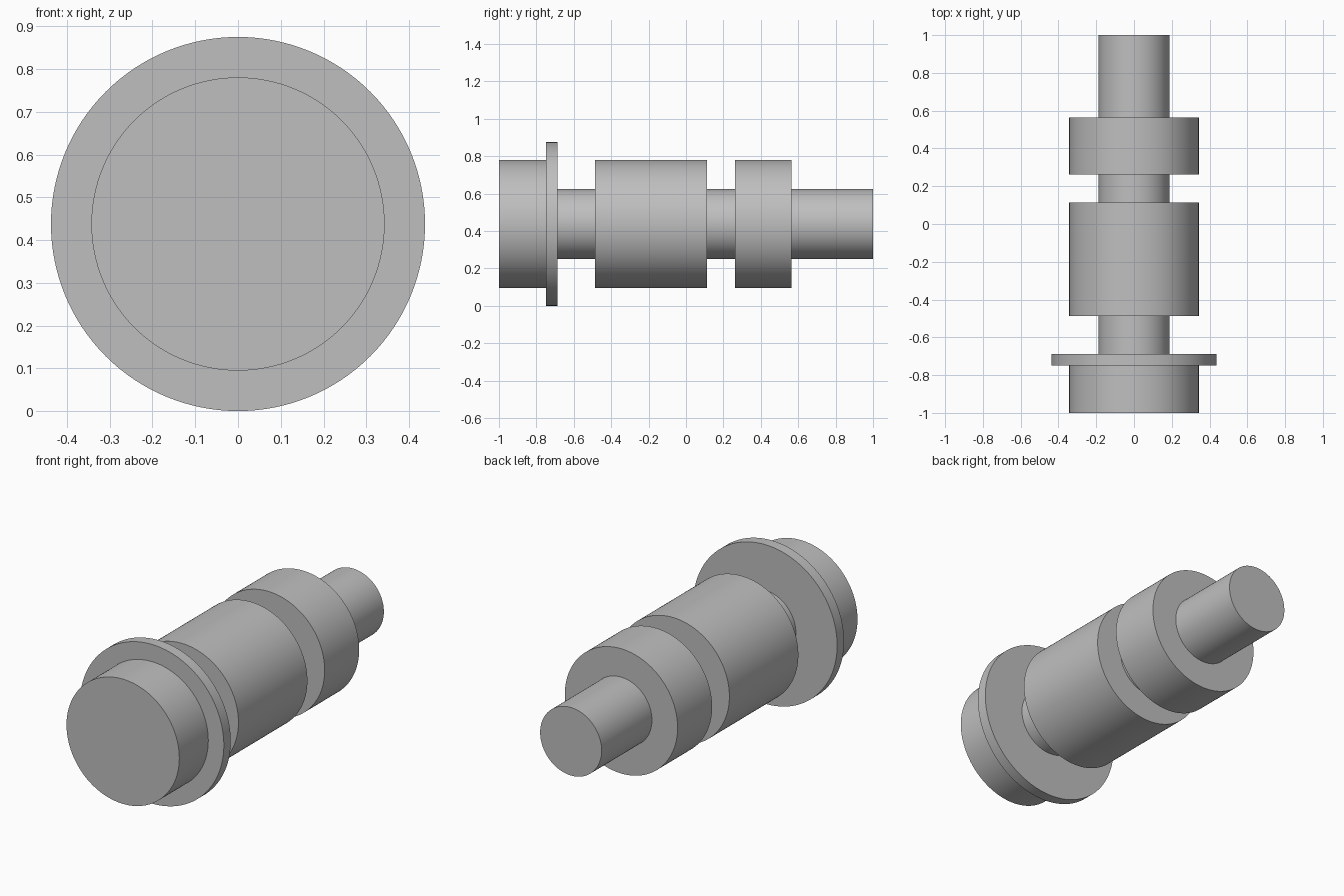
import bpy, bmesh, math
from mathutils import Vector

cube = bpy.data.objects.get("Cube")
if cube:
    bpy.data.objects.remove(cube, do_unlink=True)

# Main sizes
AXIS_Z = 0.4375
STEM, LAND, FLANGE = 0.187, 0.343, 0.4375
SEGMENTS = 128

# Turned sections from front to back: (end y, radius)
SECTIONS = [
    (-0.748, LAND),    # front head
    (-0.688, FLANGE),  # thin flange
    (-0.486, STEM),    # front neck
    (0.113, LAND),     # long middle land
    (0.263, STEM),     # rear neck
    (0.563, LAND),     # short rear land
    (1.0, STEM),       # tail stem
]

# Plain steel colour
steel = bpy.data.materials.new("steel_grey")
grey = (0.52, 0.52, 0.52, 1)
steel.diffuse_color = grey
steel.use_nodes = True
steel.node_tree.nodes["Principled BSDF"].inputs["Base Color"].default_value = grey


def turned_part(name, start, sections):
    """Revolve a stepped profile around the y axis."""
    profile = [(start, 0)]
    y = start
    for end, radius in sections:
        profile += [(y, radius), (end, radius)]
        y = end
    profile.append((y, 0))

    bm = bmesh.new()
    verts = [bm.verts.new((r, y, 0)) for y, r in profile]
    edges = [bm.edges.new(pair) for pair in zip(verts, verts[1:])]
    bmesh.ops.spin(bm, geom=verts + edges, cent=Vector(), axis=(0, 1, 0),
                   angle=math.tau, steps=SEGMENTS)
    bmesh.ops.remove_doubles(bm, verts=bm.verts[:], dist=0.0001)
    bmesh.ops.recalc_face_normals(bm, faces=bm.faces[:])
    mesh = bpy.data.meshes.new(name)
    bm.to_mesh(mesh)
    bm.free()
    mesh.materials.append(steel)
    obj = bpy.data.objects.new(name, mesh)
    obj.location.z = AXIS_Z
    bpy.context.collection.objects.link(obj)

    # Round walls smooth, steps sharp
    bpy.ops.object.select_all(action='DESELECT')
    obj.select_set(True)
    bpy.context.view_layer.objects.active = obj
    bpy.ops.object.shade_smooth_by_angle(angle=math.radians(30))
    return obj


turned_part("valve_spool", -1.0, SECTIONS)
